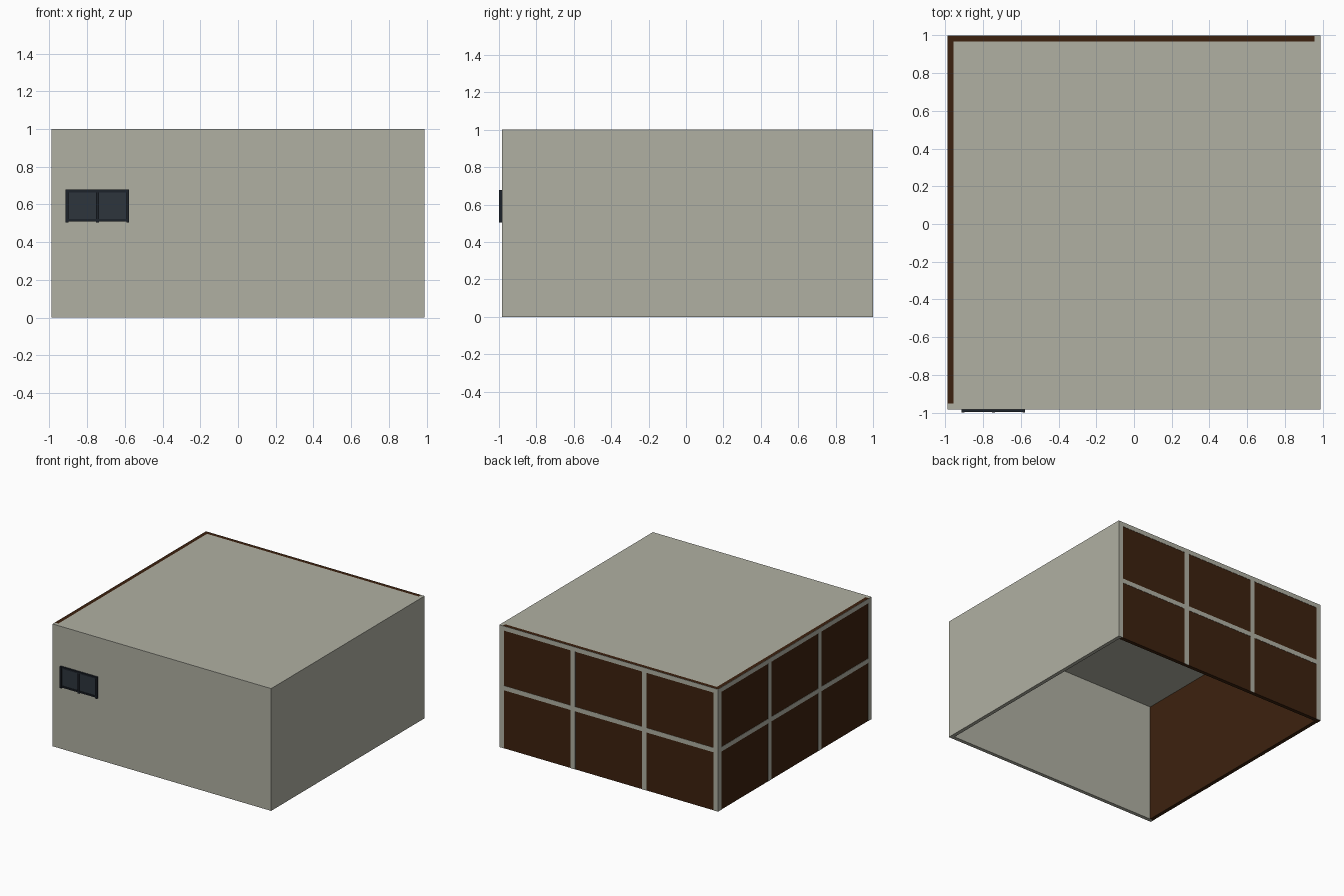
import bpy, bmesh
from mathutils import Matrix, Vector

if "Cube" in bpy.data.objects:
    bpy.data.objects.remove(bpy.data.objects["Cube"])


def material(name, rgb):
    m = bpy.data.materials.new(name)
    m.diffuse_color = (*rgb, 1)
    m.use_nodes = True
    m.node_tree.nodes["Principled BSDF"].inputs["Base Color"].default_value = m.diffuse_color
    return m


STONE = material("warm grey", (0.435, 0.435, 0.365))
BROWN = material("dark brown", (0.046, 0.0155, 0.0045))
GLASS = material("slate glass", (0.027, 0.035, 0.046))
FRAME = material("dark slate", (0.012, 0.016, 0.023))


def boxes(name, mat, spans):
    """One object from boxes, each ((x0, x1), (y0, y1), (z0, z1))."""
    bm = bmesh.new()
    for span in spans:
        lo, hi = (Vector([s[i] for s in span]) for i in (0, 1))
        bmesh.ops.create_cube(bm, size=1, matrix=Matrix.Translation((lo + hi) / 2)
                              @ Matrix.Diagonal((*(hi - lo), 1)))
    me = bpy.data.meshes.new(name)
    bm.to_mesh(me)
    bm.free()
    me.materials.append(mat)
    ob = bpy.data.objects.new(name, me)
    bpy.context.collection.objects.link(ob)
    return ob


X, Y0, Y1, T = 0.988, -0.983, 0.998, 0.03   # shell limits and wall thickness
XI, YF, YB = X - T, Y0 + T, Y1 - T          # inner faces

# Solid walls and roof, open underneath
boxes("front_wall", STONE, [((-X, X), (Y0, YF), (0, 1))])
boxes("right_wall", STONE, [((XI, X), (YF, Y1), (0, 1))])
boxes("roof", STONE, [((-XI, XI), (YF, YB), (1 - T, 1))])

# Brown panel walls
boxes("left_panel", BROWN, [((-X, -XI), (YF, Y1), (0, 1))])
boxes("back_panel", BROWN, [((-XI, XI), (YB, Y1), (0, 1))])


def lattice(a, b, w=0.04):
    """Four posts from a to b with a middle and a top rail between them."""
    step = (b - a - w) / 3
    out = []
    for i in range(4):
        p = a + i * step
        out.append(((p, p + w), (0, 1)))
        if i < 3:
            out += [((p + w, p + step), z) for z in ((0.475, 0.512), (0.963, 1))]
    return out


# Thin grey lattices on the back and left
boxes("back_lattice", STONE, [(s, (Y1, 1.0), z) for s, z in lattice(-X, X)])
boxes("left_lattice", STONE, [((-0.99, -X), s, z) for s, z in lattice(Y0, Y1)])

# Small two-pane window on the front
WX0, WX1, BAR = -0.914, -0.577, 0.015
boxes("window_panes", GLASS, [((WX0 + 0.004, WX1 - 0.004), (Y0 - 0.008, Y0), (0.515, 0.675))])
posts = [WX0 + i * (WX1 - WX0 - BAR) / 2 for i in range(3)]
bars = [((p, p + BAR), (-1.0, Y0), (0.503, 0.678)) for p in posts]
for p, q in zip(posts, posts[1:]):
    bars += [((p + BAR, q), (-0.998, Y0), z) for z in ((0.51, 0.522), (0.664, 0.678))]
boxes("window_frame", FRAME, bars)
